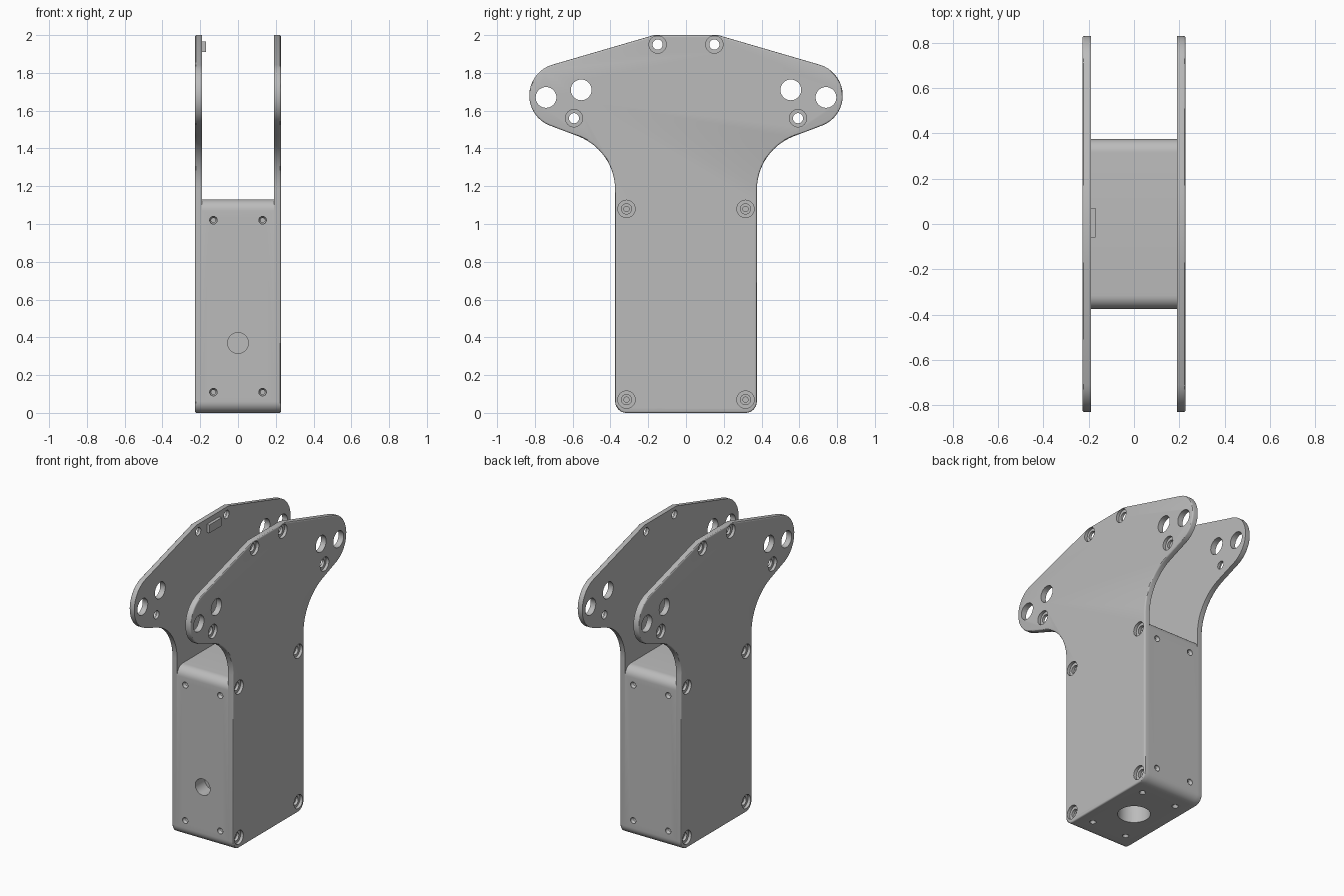
import bpy, bmesh, math
from mathutils import Vector

if "Cube" in bpy.data.objects:
    bpy.data.objects.remove(bpy.data.objects["Cube"])

INNER, OUTER = 0.19, 0.228      # inner and outer faces of the side plates
SEG = 32

grey = bpy.data.materials.new("plain grey")
grey.diffuse_color = (0.5, 0.5, 0.5, 1)
grey.use_nodes = True
grey.node_tree.nodes["Principled BSDF"].inputs["Base Color"].default_value = grey.diffuse_color


def arc(cy, cz, r, a0, a1, n):
    return [(cy + r * math.cos(math.radians(a0 + (a1 - a0) * i / n)),
             cz + r * math.sin(math.radians(a0 + (a1 - a0) * i / n))) for i in range(n + 1)]


def mirrored(half):
    return half + [(-y, z) for y, z in reversed(half)]


def make_object(name, bm):
    bmesh.ops.recalc_face_normals(bm, faces=bm.faces)
    mesh = bpy.data.meshes.new(name)
    bm.to_mesh(mesh)
    bm.free()
    mesh.materials.append(grey)
    obj = bpy.data.objects.new(name, mesh)
    bpy.context.collection.objects.link(obj)
    return obj


def extrude_profile(profile, x0, x1, rim_bevel=0):
    """Sweep a (y, z) outline from x0 to x1, rounding the rim at x1."""
    bm = bmesh.new()
    base = bm.faces.new([bm.verts.new((x0, y, z)) for y, z in profile])
    ext = bmesh.ops.extrude_face_region(bm, geom=[base], use_keep_orig=True)["geom"]
    for v in ext:
        if isinstance(v, bmesh.types.BMVert):
            v.co.x = x1
    bmesh.ops.recalc_face_normals(bm, faces=bm.faces)
    if rim_bevel:
        rim = [e for e in ext if isinstance(e, bmesh.types.BMEdge)]
        bmesh.ops.bevel(bm, geom=rim, offset=rim_bevel, segments=3, profile=0.5, affect='EDGES')
    return bm


def add_drill(bm, mouth, inward, steps):
    """Add a stepped round cutter; steps are (depth, radius)."""
    rot = Vector(inward).to_track_quat('Z', 'Y')
    rings = []
    for depth, r in steps:
        rings.append([bm.verts.new(Vector(mouth) + rot @ Vector(
            (r * math.cos(math.tau * i / SEG), r * math.sin(math.tau * i / SEG), depth)))
            for i in range(SEG)])
    bm.faces.new(list(reversed(rings[0])))
    bm.faces.new(rings[-1])
    for a, b in zip(rings, rings[1:]):
        for i in range(SEG):
            j = (i + 1) % SEG
            bm.faces.new((a[i], a[j], b[j], b[i]))


def cut_and_smooth(obj, drill_bm):
    cutter = make_object("drill_cutter", drill_bm)
    cutter.hide_render = True
    mod = obj.modifiers.new("holes", 'BOOLEAN')
    mod.operation, mod.solver, mod.object = 'DIFFERENCE', 'EXACT', cutter
    bpy.ops.object.select_all(action='DESELECT')
    bpy.context.view_layer.objects.active = obj
    obj.select_set(True)
    bpy.ops.object.modifier_apply(modifier=mod.name)
    bpy.data.objects.remove(cutter)
    bpy.ops.object.shade_smooth_by_angle(angle=math.radians(30))


# T-shaped side plates with flared, rounded arms
plate_half = (arc(0.315, 0.06, 0.06, -90, 0, 8)
              + arc(0.68, 1.18, 0.305, 180, 111, 14)
              + arc(0.66, 1.68, 0.17, -68, 73, 18)
              + [(0.17, 2.0)])
body_screws = [(y, z) for y in (-0.315, 0.315) for z in (0.07, 1.08)]
arm_screws = [(s * y, z) for s in (-1, 1) for y, z in ((0.15, 1.95), (0.593, 1.56))]
arm_holes = [(s * y, z) for s in (-1, 1) for y, z in ((0.741, 1.67), (0.555, 1.71))]

for side, name in ((-1, "left_plate"), (1, "right_plate")):
    plate = make_object(name, extrude_profile(mirrored(plate_half), side * INNER,
                                              side * OUTER, 0.009))
    drills = bmesh.new()
    for y, z in body_screws + arm_screws:       # counterbored screw holes
        add_drill(drills, (side * OUTER, y, z), (-side, 0, 0),
                  [(-0.02, 0.046), (0.02, 0.046), (0.02, 0.027), (0.06, 0.027)])
    for y, z in arm_holes:                      # plain through holes
        add_drill(drills, (side * OUTER, y, z), (-side, 0, 0), [(-0.02, 0.055), (0.06, 0.055)])
    cut_and_smooth(plate, drills)

# Central body between the plates
body_half = arc(0.315, 0.06, 0.06, -90, 0, 8) + arc(0.315, 1.07, 0.06, 0, 90, 8)
body = make_object("body_block", extrude_profile(mirrored(body_half), -INNER, INNER))
drills = bmesh.new()
pilot = [(-0.02, 0.02), (0.008, 0.02), (0.02, 0.012), (0.09, 0.012)]
for s in (-1, 1):
    for y, z in body_screws:                    # pilot holes behind the plates
        add_drill(drills, (s * INNER, y, z), (-s, 0, 0), [(-0.02, 0.014), (0.05, 0.014)])
    for x in (-0.13, 0.13):
        for z in (0.11, 1.02):                  # front and back screw holes
            add_drill(drills, (x, s * 0.375, z), (0, -s, 0), pilot)
        add_drill(drills, (x, s * 0.235, 0), (0, 0, 1), pilot)
add_drill(drills, (0, -0.375, 0.37), (0, 1, 0), [(-0.02, 0.055), (0.1, 0.055)])   # cable hole
add_drill(drills, (0, 0, 0), (0, 0, 1), [(-0.02, 0.1), (0.15, 0.1)])              # base opening
cut_and_smooth(body, drills)

# Small raised pad inside the left plate
pad = [(-0.06, 1.91), (0.07, 1.91), (0.07, 1.965), (-0.06, 1.965)]
make_object("inner_pad", extrude_profile(pad, -INNER, -0.17))
